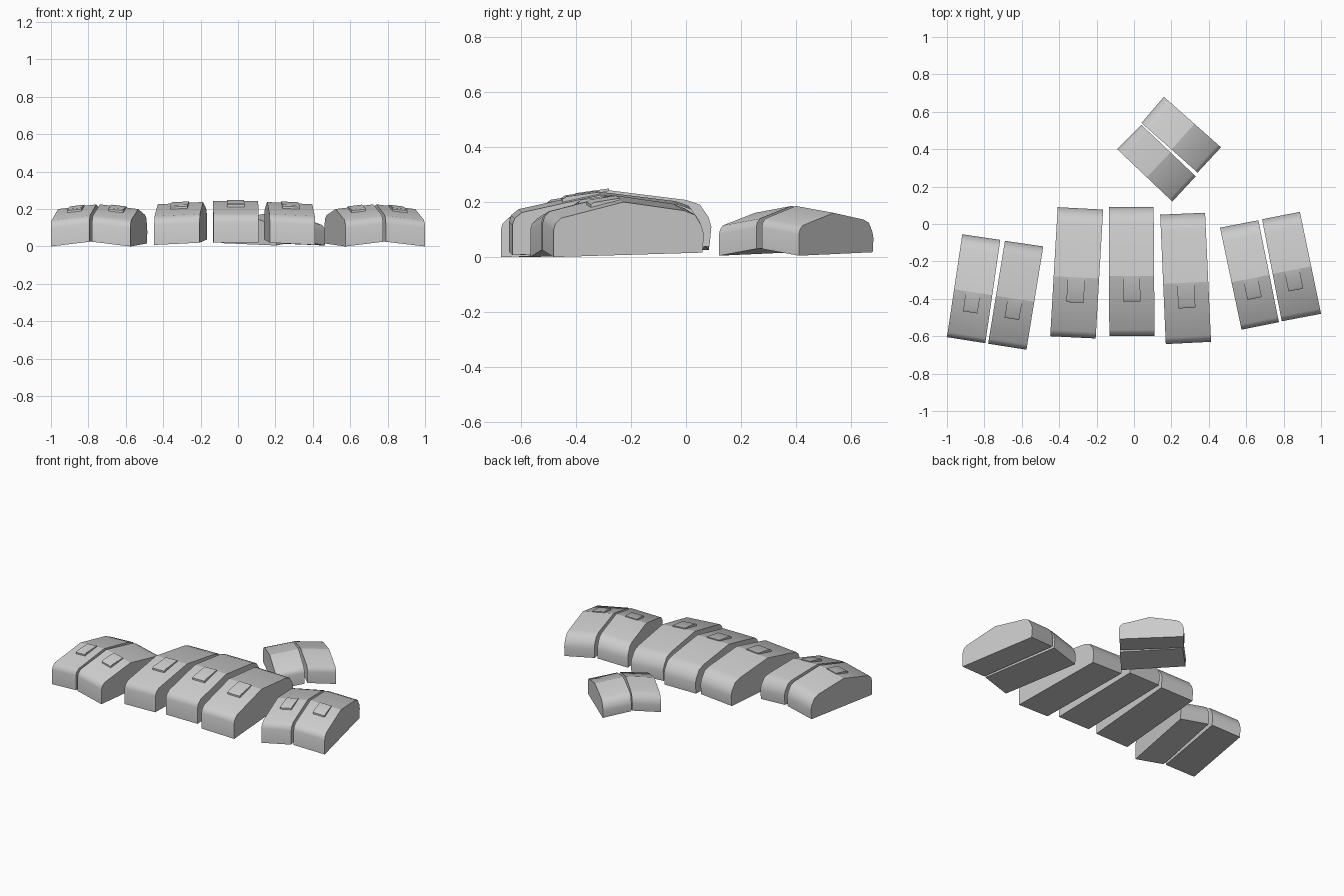
import bpy, bmesh, math
from mathutils import Vector

cube = bpy.data.objects.get("Cube")
if cube:
    bpy.data.objects.remove(cube, do_unlink=True)

grey = bpy.data.materials.new("light_grey")
grey.use_nodes = True
colour = (0.6, 0.6, 0.6, 1)
grey.diffuse_color = colour
grey.node_tree.nodes["Principled BSDF"].inputs["Base Color"].default_value = colour

# Side profile of a block: fraction of length from the front, height
PROFILE = [(0, 0), (0, .11), (.012, .135), (.05, .157), (.465, .222),
           (.87, .187), (.94, .17), (.985, .125), (1, .09), (.99, .018)]
PEAK = 4
# Profile of the small raised tab that sits on the front slope
TAB = [(.27, .17), (.27, .203), (.29, .212), (.465, .229), (.465, .2)]


def loft(name, profile, place, sides, peak=None):
    """Sweep a side profile between two positions across the width."""
    bm = bmesh.new()
    rings = [[bm.verts.new(place(u, t, z)) for t, z in profile] for u in sides]
    left, right = rings
    n = len(profile)
    bm.faces.new(left)
    bm.faces.new(reversed(right))
    for i in range(n):
        j = (i + 1) % n
        bm.faces.new((left[j], left[i], right[i], right[j]))
    bmesh.ops.recalc_face_normals(bm, faces=bm.faces)
    for f in bm.faces:
        f.smooth = True
    for e in bm.edges:
        e.smooth = e.calc_face_angle(0) < math.radians(42)
        if peak is not None and set(e.verts) == {left[peak], right[peak]}:
            e.smooth = False
    mesh = bpy.data.meshes.new(name)
    bm.to_mesh(mesh)
    bm.free()
    mesh.materials.append(grey)
    obj = bpy.data.objects.new(name, mesh)
    bpy.context.collection.objects.link(obj)


def block(name, front_left, front_right, back_left, back_right, bases, scale, tab=True):
    """Block on a four-cornered plan, rolled by a base height for each side."""
    fl, fr, bl, br = map(Vector, (front_left, front_right, back_left, back_right))

    def place(u, t, z):
        p = fl.lerp(fr, u).lerp(bl.lerp(br, u), t)
        base = bases[0] + (bases[1] - bases[0]) * u
        return (p.x, p.y, base + z * scale)

    loft(name, PROFILE, place, (0, 1), PEAK)
    if tab:
        loft(name + "_tab", TAB, place, (.31, .69))


# Front row of seven blocks
block("outer_right_block", (-1, -.605), (-.795, -.637), (-.918, -.055), (-.715, -.085), (0, .025), .9)
block("inner_right_block", (-.78, -.64), (-.575, -.672), (-.69, -.09), (-.485, -.12), (.025, 0), .9)
block("middle_right_block", (-.448, -.6), (-.205, -.612), (-.408, .09), (-.165, .077), (.008, .02), .98)
block("middle_block", (-.132, -.6), (.11, -.6), (-.135, .09), (.105, .092), (.02, .02), 1)
block("middle_left_block", (.17, -.642), (.412, -.63), (.14, .05), (.38, .06), (.02, .008), .98)
block("inner_left_block", (.575, -.565), (.775, -.525), (.46, -.02), (.665, .02), (0, .025), .9)
block("outer_left_block", (.79, -.52), (1, -.48), (.685, .025), (.887, .065), (.025, 0), .9)

# Short pair set diagonally behind
block("rear_near_block", (.205, .12), (.33, .255), (-.09, .4), (.04, .53), (.005, .03), .7, False)
block("rear_far_block", (.34, .275), (.465, .41), (.04, .54), (.16, .68), (.03, .005), .7, False)
